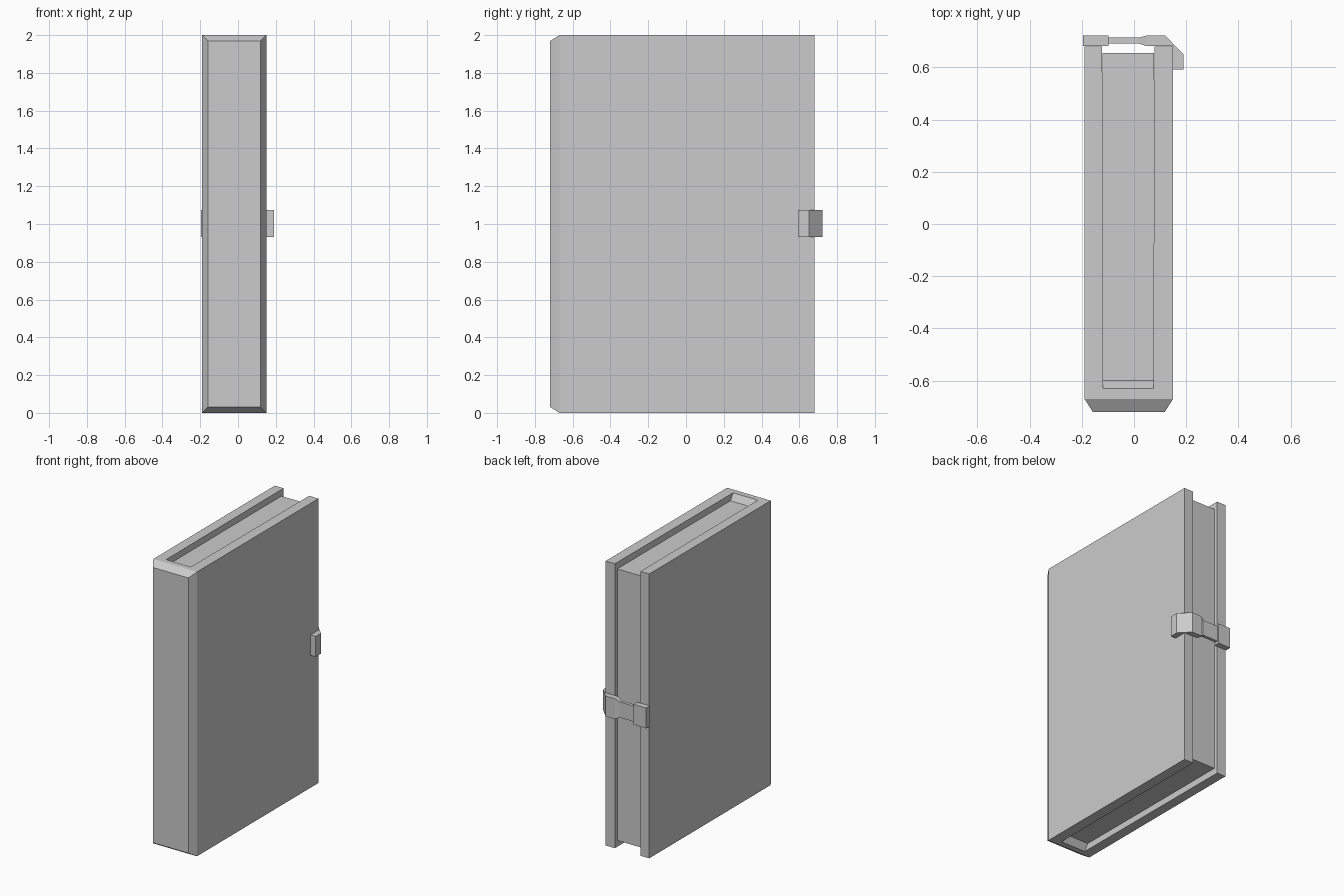
import bpy
import bmesh

cube = bpy.data.objects.get("Cube")
if cube:
    bpy.data.objects.remove(cube, do_unlink=True)

# Single flat colour
grey = bpy.data.materials.new("plain_grey")
grey.use_nodes = True
colour = (0.6, 0.6, 0.6, 1)
grey.diffuse_color = colour
grey.node_tree.nodes["Principled BSDF"].inputs["Base Color"].default_value = colour


def finish(name, bm):
    bmesh.ops.recalc_face_normals(bm, faces=bm.faces[:])
    mesh = bpy.data.meshes.new(name)
    bm.to_mesh(mesh)
    bm.free()
    mesh.materials.append(grey)
    obj = bpy.data.objects.new(name, mesh)
    bpy.context.collection.objects.link(obj)
    return obj


def prism(outline, bottom, top):
    """Extrude an xy outline between two heights."""
    bm = bmesh.new()
    face = bm.faces.new([bm.verts.new((x, y, bottom)) for x, y in outline])
    ext = bmesh.ops.extrude_face_region(bm, geom=[face])
    verts = [g for g in ext["geom"] if isinstance(g, bmesh.types.BMVert)]
    bmesh.ops.translate(bm, verts=verts, vec=(0, 0, top - bottom))
    return bm


def loft(rings):
    """Join four-cornered rings into a closed solid."""
    bm = bmesh.new()
    loops = [[bm.verts.new(p) for p in ring] for ring in rings]
    for a, b in zip(loops, loops[1:]):
        for i in range(4):
            j = (i + 1) % 4
            bm.faces.new((a[i], a[j], b[j], b[i]))
    bm.faces.new(loops[0])
    bm.faces.new(loops[-1])
    return bm


# Cover: U-shaped wrap with a chamfered spine
left, right, back, front = -0.19, 0.15, 0.68, -0.67
bm = prism([(left, front), (right, front), (right, back), (0.078, back),
            (0.074, -0.63), (-0.118, -0.63), (-0.122, back), (left, back)], 0, 2)
bmesh.ops.recalc_face_normals(bm, faces=bm.faces[:])
bm.normal_update()
spine = [f for f in bm.faces if f.normal.y < -0.9 and f.calc_center_median().y < -0.66]
bmesh.ops.inset_region(bm, faces=spine, thickness=0.045, depth=0.05)
finish("cover", bm)

# Pages: recessed block that slopes up to the spine
pages = []
for y, inset in ((-0.63, 0.001), (-0.6, 0.045), (0.655, 0.045)):
    pages.append([(-0.12, y, inset), (0.076, y, inset),
                  (0.076, y, 2 - inset), (-0.12, y, 2 - inset)])
finish("pages", loft(pages))

# Clasp strap: thick tab, slim strap, flare into the hook
mid = 1.003
strap = []
for x, y0, y1, half in ((-0.196, 0.682, 0.722, 0.072), (-0.098, 0.682, 0.722, 0.072),
                        (-0.098, 0.692, 0.714, 0.055), (0.017, 0.692, 0.714, 0.055),
                        (0.048, 0.682, 0.722, 0.072)):
    strap.append([(x, y0, mid - half), (x, y1, mid - half),
                  (x, y1, mid + half), (x, y0, mid + half)])
finish("clasp_strap", loft(strap))

# Clasp hook: folds round the back edge of the left cover
hook = [(0.048, 0.682), (0.048, 0.722), (0.12, 0.722), (0.19, 0.65),
        (0.19, 0.592), (right, 0.592), (right, 0.682)]
finish("clasp_hook", prism(hook, mid - 0.072, mid + 0.072))
